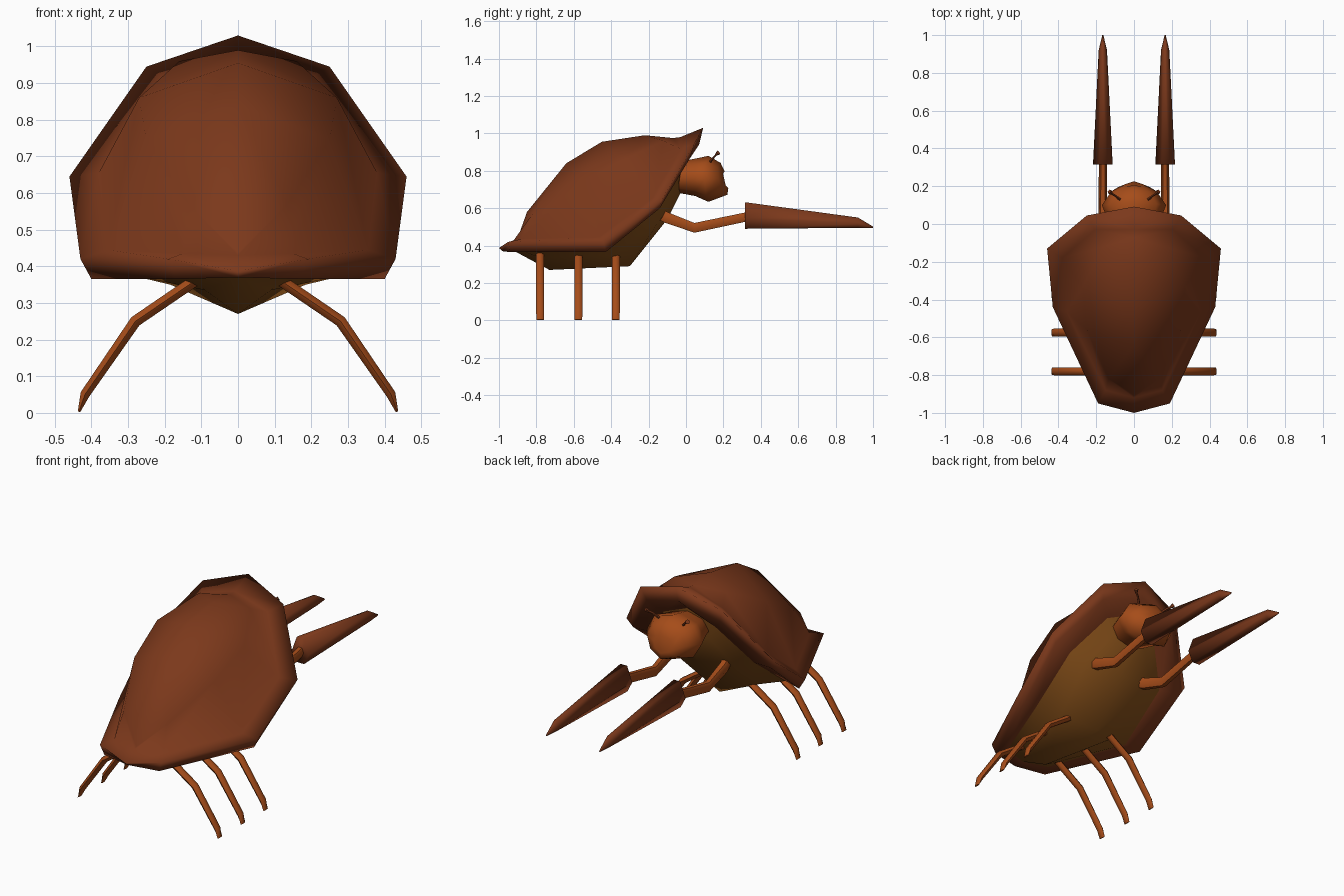
import bpy, bmesh, math
from mathutils import Vector

if "Cube" in bpy.data.objects:
    bpy.data.objects.remove(bpy.data.objects["Cube"])


def material(name, rgb):
    m = bpy.data.materials.new(name)
    m.diffuse_color = (*rgb, 1)
    m.use_nodes = True
    m.node_tree.nodes["Principled BSDF"].inputs["Base Color"].default_value = m.diffuse_color
    return m


SHELL = material("shell_brown", (0.20, 0.040, 0.011))
LIMB = material("limb_orange", (0.38, 0.073, 0.010))
BELLY = material("belly_ochre", (0.24, 0.08, 0.010))


def finish(name, bm, mat, angle=50, recalc=True, mirror=False):
    bmesh.ops.remove_doubles(bm, verts=bm.verts, dist=0.0005)
    if recalc:
        bmesh.ops.recalc_face_normals(bm, faces=bm.faces)
    me = bpy.data.meshes.new(name)
    bm.to_mesh(me)
    bm.free()
    me.materials.append(mat)
    ob = bpy.data.objects.new(name, me)
    bpy.context.collection.objects.link(ob)
    bpy.ops.object.select_all(action='DESELECT')
    ob.select_set(True)
    bpy.context.view_layer.objects.active = ob
    if mirror:
        ob.modifiers.new("mirror", 'MIRROR')
        bpy.ops.object.modifier_apply(modifier="mirror")
    bpy.ops.object.shade_smooth_by_angle(angle=math.radians(angle))
    return ob


def half_skin(name, rows, mat, angle):
    """Skin between rows of points running front to back, mirrored in x."""
    bm = bmesh.new()
    grid = [[bm.verts.new(p) for p in row] for row in rows]
    for a, b in zip(grid, grid[1:]):
        for i in range(len(a) - 1):
            bm.faces.new((a[i], a[i + 1], b[i + 1], b[i]))
    bmesh.ops.dissolve_degenerate(bm, dist=0.0005, edges=bm.edges)
    return finish(name, bm, mat, angle, recalc=False, mirror=True)


def loft(name, rings, mat, angle=50):
    """Closed tube through equal-sized rings of points."""
    bm = bmesh.new()
    loops = [[bm.verts.new(p) for p in r] for r in rings]
    n = len(loops[0])
    for a, b in zip(loops, loops[1:]):
        for i in range(n):
            j = (i + 1) % n
            bm.faces.new((a[i], a[j], b[j], b[i]))
    bm.faces.new(loops[0])
    bm.faces.new(loops[-1])
    return finish(name, bm, mat, angle)


def tube(name, path, radii, side, mat, sides=6):
    """Bent limb; 'side' is the constant axis across the bend."""
    pts = [Vector(p) for p in path]
    side = Vector(side)
    rings = []
    for k, p in enumerate(pts):
        d = (pts[min(k + 1, len(pts) - 1)] - pts[max(k - 1, 0)]).normalized()
        s = (side - d * side.dot(d)).normalized()
        up = d.cross(s)
        ru, rs = radii[k]
        rings.append([p + s * rs * math.cos(t) + up * ru * math.sin(t)
                      for t in [math.tau * i / sides for i in range(sides)]])
    return loft(name, rings, mat, 60)


# shell: ridge, shoulder, crease, outer rim, lower rim, inner lip
ridge = [(0, -.07, .975), (0, -.22, .99), (0, -.45, .955), (0, -.64, .84), (0, -.85, .58), (0, -.90, .44)]
shoulder = [(0, -.07, .975), (.16, -.12, .96), (.27, -.33, .86), (.25, -.56, .745), (.135, -.82, .57), (0, -.90, .44)]
crease = [(0, -.03, .98), (.205, -.03, .918), (.38, -.18, .655), (.355, -.465, .445), (.15, -.88, .435), (0, -.92, .43)]
rim = [(0, .092, 1.03), (.25, .045, .945), (.46, -.13, .645), (.43, -.44, .42), (.19, -.95, .42), (0, -1.0, .387)]
under = [(0, .07, .94), (.23, .02, .865), (.425, -.14, .60), (.40, -.43, .365), (.17, -.94, .365), (0, -.98, .37)]
lip = [(0, -.01, .87), (.16, -.03, .80), (.31, -.16, .59), (.31, -.44, .38), (.14, -.88, .374), (0, -.92, .372)]
half_skin("shell", [ridge, shoulder, crease, rim, under, lip], SHELL, 180)

# belly: closes the shell opening and drops to a keel
flank = [lip[0], (.11, -.04, .72), (.22, -.13, .555), (.185, -.385, .35), (.09, -.78, .335), lip[5]]
keel = [lip[0], (0, -.03, .68), (0, -.10, .54), (0, -.30, .29), (0, -.73, .27), lip[5]]
half_skin("belly", [lip, flank, keel], BELLY, 50)

# head: lofted octagonal lump with a blunt, slightly pointed face leaning forward at the chin
head = []
for y, cz, rx, rz, bend, lean in [(-.08, .765, .08, .07, 0, 0), (-.03, .765, .12, .085, 0, 0),
                                  (.05, .765, .15, .10, 0, 0), (.12, .757, .17, .123, .02, 0),
                                  (.203, .757, .12, .085, .03, .018), (.216, .752, .06, .045, .015, .010)]:
    head.append([(rx * math.cos(t), y - bend * abs(math.cos(t)) - lean * math.sin(t), cz + rz * math.sin(t))
                 for t in [math.tau * i / 8 for i in range(8)]])
loft("head", head, LIMB, 60)

for sx, tag in ((1, "right"), (-1, "left")):
    # eye stalks with small flared tips
    tube("eye_stalk_" + tag, [(sx * .075, .13, .85), (sx * .10, .15, .875), (sx * .122, .163, .888)],
         [(.007, .007), (.006, .006), (.006, .006)], (0, 0, 1), SHELL, 5)
    tube("eye_" + tag, [(sx * .115, .158, .883), (sx * .13, .172, .897)],
         [(.005, .005), (.013, .013)], (0, 0, 1), SHELL, 5)

    # front arms
    tube("arm_" + tag, [(sx * .145, -.20, .60), (sx * .165, -.10, .548), (sx * .165, .045, .495), (sx * .165, .34, .557)],
         [(.034, .032), (.033, .028), (.030, .023), (.028, .021)], (1, 0, 0), LIMB)

    # long tapering claws
    rings = []
    for y, lo, hi, w in [(.315, .49, .632, .052), (.92, .495, .55, .022), (1.0, .494, .502, .003)]:
        h = hi - lo
        rings.append([(sx * .165 + w * u, y, lo + h * v) for u, v in
                      [(-.45, 0), (.45, 0), (1, .4), (.4, 1), (-.4, 1), (-1, .4)]])
    loft("claw_" + tag, rings, SHELL, 180)

    # three walking legs per side
    for n, y in enumerate((-.375, -.575, -.78)):
        tube(f"leg_{tag}_{n + 1}",
             [(sx * .06, y, .40), (sx * .28, y, .25), (sx * .418, y, .05), (sx * .434, y, .003)],
             [(.018, .021), (.018, .021), (.015, .021), (.004, .02)], (0, 1, 0), LIMB)
